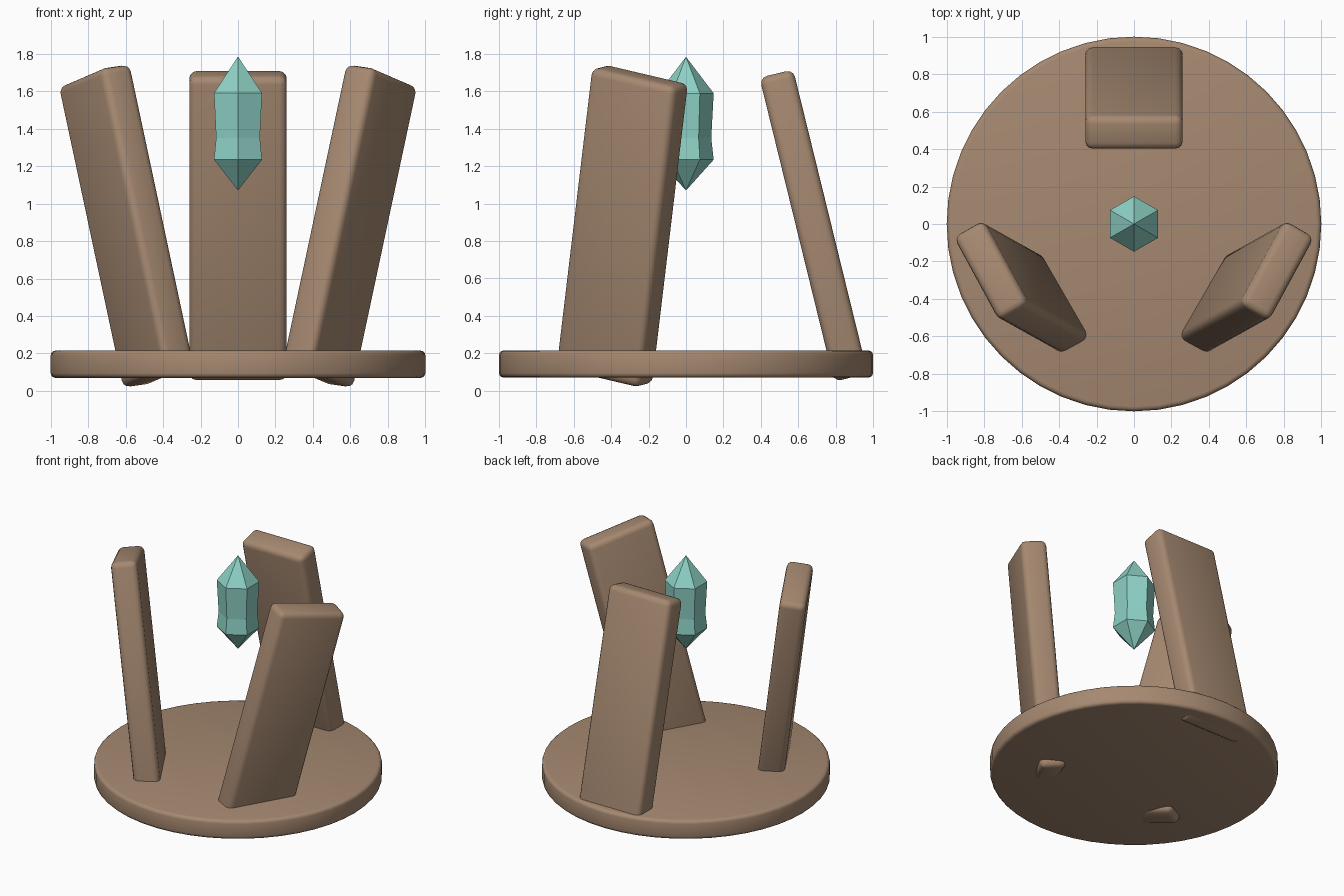
import bpy, bmesh, math
from mathutils import Vector, Matrix

if "Cube" in bpy.data.objects:
    bpy.data.objects.remove(bpy.data.objects["Cube"])


def material(name, rgb):
    m = bpy.data.materials.new(name)
    m.diffuse_color = (*rgb, 1)
    m.use_nodes = True
    m.node_tree.nodes["Principled BSDF"].inputs["Base Color"].default_value = m.diffuse_color
    return m


STONE = material("brown stone", (0.38, 0.25, 0.165))
TEAL = material("teal crystal", (0.27, 0.64, 0.56))


def finish(name, bm, mat, bevel=0, segments=3, smooth=True):
    bmesh.ops.recalc_face_normals(bm, faces=bm.faces)
    me = bpy.data.meshes.new(name)
    bm.to_mesh(me)
    bm.free()
    me.materials.append(mat)
    ob = bpy.data.objects.new(name, me)
    bpy.context.collection.objects.link(ob)
    if bevel:
        mod = ob.modifiers.new("rounded edges", 'BEVEL')
        mod.width = bevel
        mod.segments = segments
        mod.limit_method = 'ANGLE'
        mod.angle_limit = math.radians(40)
    if smooth:
        for f in me.polygons:
            f.use_smooth = True
    return ob


# round base slab
bm = bmesh.new()
bmesh.ops.create_cone(bm, cap_ends=True, segments=48, radius1=1, radius2=1, depth=0.145,
                      matrix=Matrix.Translation((0, 0, 0.1425)))
finish("base_disc", bm, STONE, 0.025)


# leaning slab between two end-cap centres, with its wide side along "wide"
def pillar(name, bottom, top, wide):
    bottom, top, wide = Vector(bottom), Vector(top), Vector(wide)
    axis = (top - bottom).normalized()
    w = (wide - axis * wide.dot(axis)).normalized()
    n = axis.cross(w)
    rot = Matrix((w, n, axis)).transposed().to_4x4()
    size = Matrix.Diagonal((0.52, 0.185, (top - bottom).length, 1))
    bm = bmesh.new()
    bmesh.ops.create_cube(bm, size=1, matrix=Matrix.Translation((bottom + top) / 2) @ rot @ size)
    finish(name, bm, STONE, 0.04)


pillar("back_pillar", (0, 0.882, 0.07), (0, 0.483, 1.695), (1, 0, 0))
for side, s in (("left", -1), ("right", 1)):
    pillar(side + "_pillar", (s * 0.425, -0.437, 0.075), (s * 0.768, -0.245, 1.685),
           (s * -0.5, -0.866, 0))

# floating six-sided crystal with a slightly pinched waist
bm = bmesh.new()
rings = []
for z, r in ((1.235, 0.148), (1.35, 0.135), (1.59, 0.148)):
    rings.append([bm.verts.new((r * math.sin(i * math.pi / 3), r * math.cos(i * math.pi / 3), z))
                  for i in range(6)])
tip_low, tip_high = bm.verts.new((0, 0, 1.07)), bm.verts.new((0, 0, 1.785))
for i in range(6):
    j = (i + 1) % 6
    for a, b in zip(rings, rings[1:]):
        bm.faces.new((a[i], a[j], b[j], b[i]))
    bm.faces.new((rings[0][i], rings[0][j], tip_low))
    bm.faces.new((rings[-1][i], rings[-1][j], tip_high))
finish("crystal", bm, TEAL, smooth=False)
